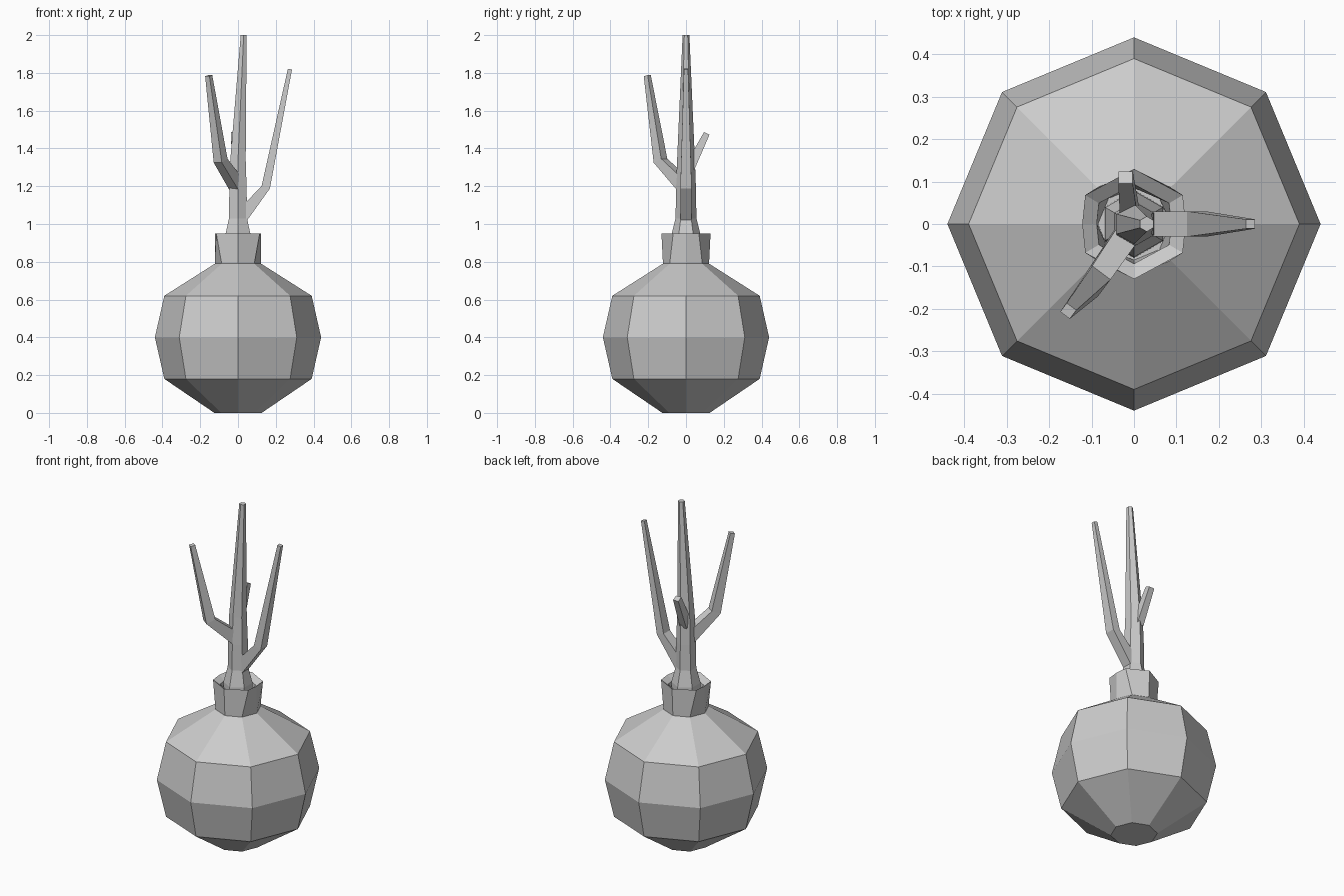
import bpy, bmesh
from math import sin, cos, pi
from mathutils import Vector

cube = bpy.data.objects.get("Cube")
if cube:
    bpy.data.objects.remove(cube)

grey = bpy.data.materials.new("plain_grey")
grey.use_nodes = True
colour = (0.6, 0.6, 0.6, 1)
grey.diffuse_color = colour
grey.node_tree.nodes["Principled BSDF"].inputs["Base Color"].default_value = colour


def skin(name, rings, cap_end=True):
    """Bridge a list of equal point rings into a closed flat-shaded mesh."""
    bm = bmesh.new()
    loops = [[bm.verts.new(p) for p in ring] for ring in rings]
    n = len(loops[0])
    for a, b in zip(loops, loops[1:]):
        for i in range(n):
            j = (i + 1) % n
            bm.faces.new((a[i], a[j], b[j], b[i]))
    bm.faces.new(loops[0][::-1])
    if cap_end:
        bm.faces.new(loops[-1])
    bmesh.ops.recalc_face_normals(bm, faces=bm.faces)
    mesh = bpy.data.meshes.new(name)
    bm.to_mesh(mesh)
    bm.free()
    mesh.materials.append(grey)
    obj = bpy.data.objects.new(name, mesh)
    bpy.context.collection.objects.link(obj)
    return obj


def level_ring(r, z, sides=8, x=0, turn=0):
    angles = [turn + 2 * pi * i / sides for i in range(sides)]
    return [(x + r * cos(a), r * sin(a), z) for a in angles]


def mouth_ring(k, z):
    """Rim whose diagonal corners are pulled towards the x axis."""
    quarter = [(0.122, 0), (0.115, 0.068), (0, 0.13)]
    half = quarter + [(-0.115, 0.068)]
    return [(k * x * s, k * y * s, z) for s in (1, -1) for x, y in half]


def branch(name, path, side):
    """Four-sided tapering limb; path holds (point, width, depth)."""
    pts = [Vector(p) for p, w, d in path]
    side = Vector(side).normalized()
    rings = []
    for i, (p, w, d) in enumerate(path):
        t = (pts[min(i + 1, len(pts) - 1)] - pts[max(i - 1, 0)]).normalized()
        up = t.cross(side).normalized()
        rings.append([pts[i] + side * w * a + up * d * b
                      for a, b in ((1, 1), (-1, 1), (-1, -1), (1, -1))])
    return skin(name, rings)


# Round vase with a flared, hollow neck
profile = [(0.125, 0), (0.39, 0.18), (0.44, 0.4), (0.39, 0.62), (0.122, 0.79)]
rings = [level_ring(r, z) for r, z in profile]
rings += [mouth_ring(1, 0.95), mouth_ring(0.72, 0.925), level_ring(0.085, 0.82)]
skin("vase", rings)

# Central stem, flared at the foot
stem = [(0, 0.08, 0.82), (0, 0.078, 0.94), (0, 0.055, 1.03), (0, 0.053, 1.18),
        (0, 0.047, 1.34), (0.03, 0.018, 2)]
skin("stem", [level_ring(r, z, 6, x, pi / 6) for x, r, z in stem])

# Side branches
branch("left_branch", [((0.02, 0, 1.04), 0.03, 0.035),
                       ((0.147, 0, 1.195), 0.03, 0.023),
                       ((0.275, 0, 1.82), 0.011, 0.011)], (0, 1, 0))
branch("right_front_branch", [((-0.01, -0.015, 1.21), 0.03, 0.035),
                              ((-0.092, -0.135, 1.335), 0.027, 0.027),
                              ((-0.155, -0.205, 1.785), 0.014, 0.013)], (0.8, -0.6, 0))
branch("back_twig", [((-0.01, 0.015, 1.29), 0.022, 0.028),
                     ((-0.02, 0.11, 1.48), 0.017, 0.016)], (1, 0, 0))
